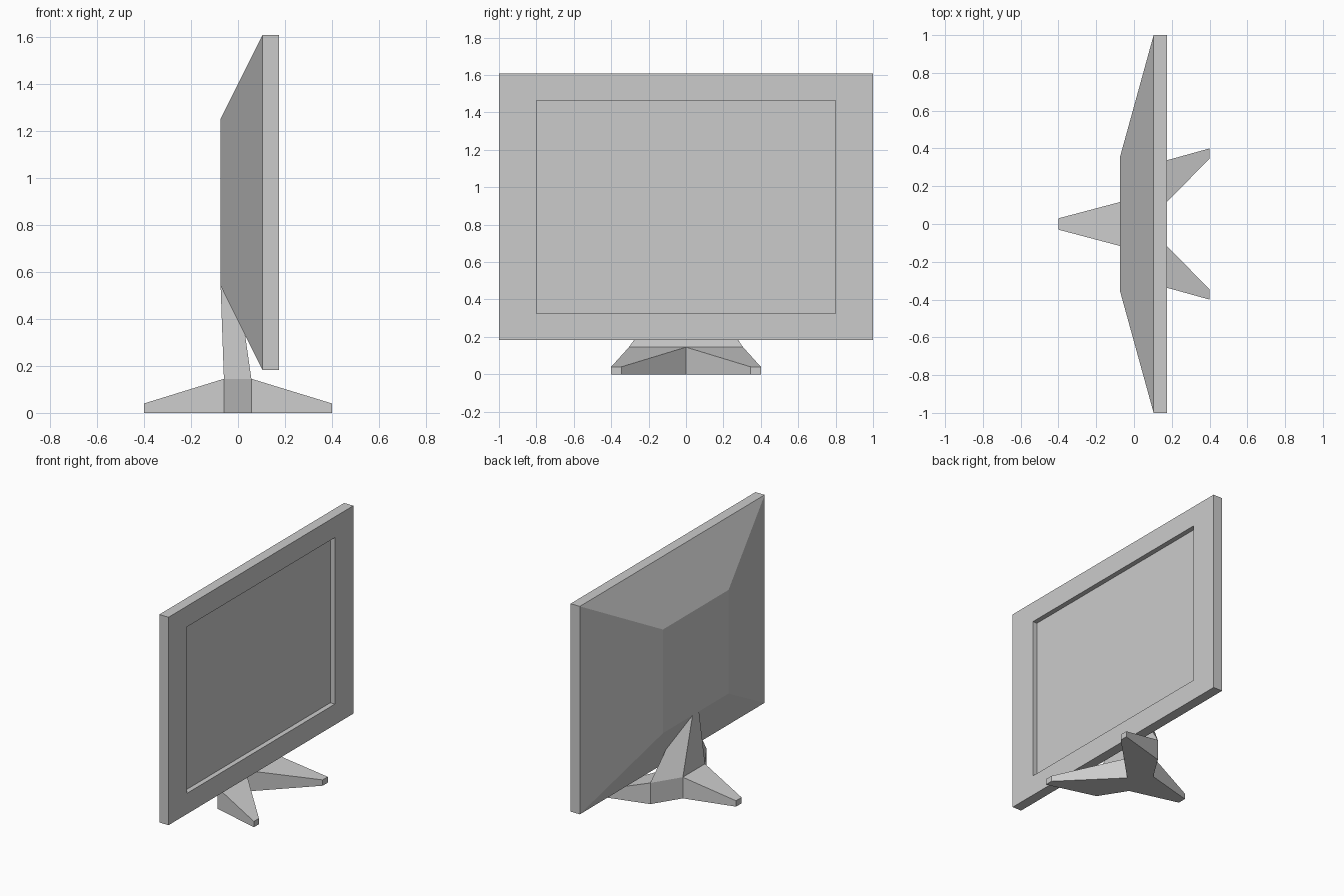
import bpy
import bmesh

if "Cube" in bpy.data.objects:
    bpy.data.objects.remove(bpy.data.objects["Cube"], do_unlink=True)

# Single plain grey material
grey = bpy.data.materials.new("light_grey")
grey.use_nodes = True
colour = (0.6, 0.6, 0.6, 1)
grey.diffuse_color = colour
grey.node_tree.nodes["Principled BSDF"].inputs["Base Color"].default_value = colour


def finish(name, bm):
    bmesh.ops.recalc_face_normals(bm, faces=bm.faces)
    mesh = bpy.data.meshes.new(name)
    bm.to_mesh(mesh)
    bm.free()
    mesh.materials.append(grey)
    obj = bpy.data.objects.new(name, mesh)
    bpy.context.collection.objects.link(obj)
    return obj


def loft(name, rings):
    """Skin a row of equal-length point rings and cap both ends."""
    bm = bmesh.new()
    loops = [[bm.verts.new(p) for p in ring] for ring in rings]
    for a, b in zip(loops, loops[1:]):
        for i in range(len(a)):
            j = (i + 1) % len(a)
            bm.faces.new((a[i], a[j], b[j], b[i]))
    bm.faces.new(loops[0])
    bm.faces.new(loops[-1])
    return finish(name, bm)


def upright_rect(x, half_width, low, high):
    w = half_width
    return [(x, -w, low), (x, w, low), (x, w, high), (x, -w, high)]


# Monitor body: tapered back, slab rim and recessed screen
loft("monitor_body", [
    upright_rect(-0.074, 0.355, 0.54, 1.25),
    upright_rect(0.104, 1.0, 0.183, 1.607),
    upright_rect(0.174, 1.0, 0.183, 1.607),
    upright_rect(0.174, 0.8, 0.325, 1.465),
    upright_rect(0.14, 0.8, 0.325, 1.465),
])

# Three-legged foot: one outline, low at the leg tips and high at the hub
TIP, HUB = 0.04, 0.145
half = [(-0.4, 0.03, TIP), (-0.06, 0.12, HUB), (0.057, 0.305, HUB),
        (0.4, 0.4, TIP), (0.4, 0.345, TIP)]
outline = half + [(0.057, 0, HUB)] + [(x, -y, z) for x, y, z in reversed(half)]
bm = bmesh.new()
top = [bm.verts.new(p) for p in outline]
bottom = [bm.verts.new((x, y, 0)) for x, y, z in outline]
count = len(outline)
for i in range(count):
    j = (i + 1) % count
    bm.faces.new((bottom[i], bottom[j], top[j], top[i]))
bm.faces.new(bottom)
for ids in ((0, 1, 9, 10), (2, 3, 4, 5), (5, 6, 7, 8), (1, 2, 5, 8, 9)):
    bm.faces.new([top[i] for i in ids])
finish("stand_foot", bm)


# Neck: rises from the hub and narrows into the back of the body
def neck_ring(z, back, back_half, front, front_half):
    return [(back, -back_half, z), (front, -front_half, z),
            (front, front_half, z), (back, back_half, z)]


loft("stand_neck", [
    neck_ring(HUB, -0.06, 0.12, 0.057, 0.305),
    neck_ring(0.54, -0.074, 0.035, 0.0, 0.025),
])
